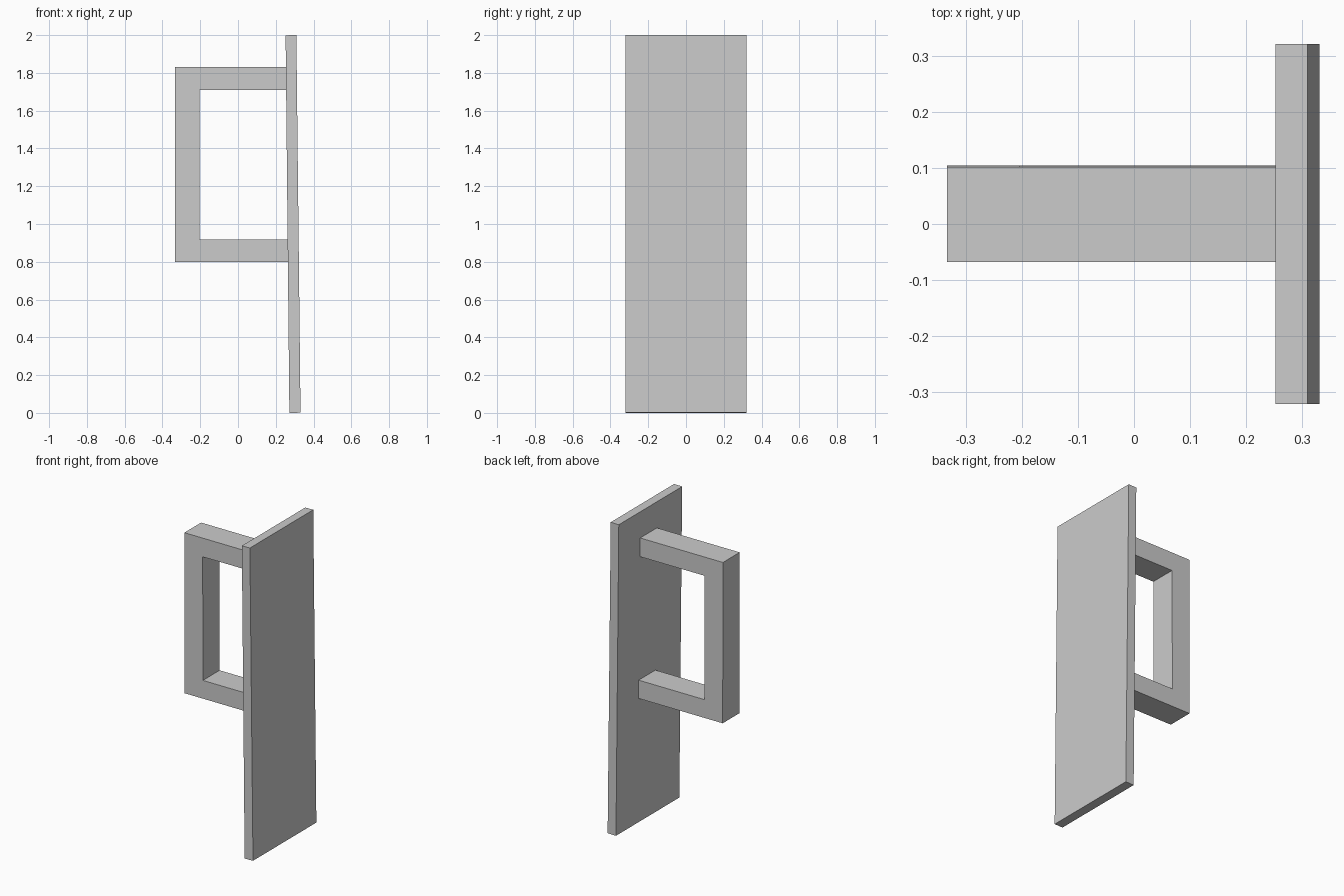
import bpy, bmesh

cube = bpy.data.objects.get("Cube")
if cube:
    bpy.data.objects.remove(cube, do_unlink=True)

# One plain grey for everything
grey = bpy.data.materials.new("plain_grey")
grey.use_nodes = True
colour = (0.6, 0.6, 0.6, 1)
grey.diffuse_color = colour
grey.node_tree.nodes["Principled BSDF"].inputs["Base Color"].default_value = colour


def extrude_profile(name, profile, y_front, y_back, lean=0.0):
    """Extrude an x-z outline along y; lean shifts y as height drops."""
    top = max(z for x, z in profile)
    bm = bmesh.new()
    face = bm.faces.new([bm.verts.new((x, y_front, z)) for x, z in profile])
    result = bmesh.ops.extrude_face_region(bm, geom=[face])
    moved = [g for g in result["geom"] if isinstance(g, bmesh.types.BMVert)]
    bmesh.ops.translate(bm, verts=moved, vec=(0, y_back - y_front, 0))
    for v in bm.verts:
        v.co.y += lean * (top - v.co.z)
    bmesh.ops.recalc_face_normals(bm, faces=bm.faces)
    mesh = bpy.data.meshes.new(name)
    bm.to_mesh(mesh)
    bm.free()
    mesh.materials.append(grey)
    obj = bpy.data.objects.new(name, mesh)
    bpy.context.collection.objects.link(obj)
    return obj


# Slightly tilted flat plate
extrude_profile("back_plate",
                [(0.272, 0), (0.331, 0.001), (0.309, 2), (0.252, 1.999)],
                -0.321, 0.321)

# Square C-shaped handle, arm ends sunk into the plate
outer, inner = -0.333, -0.203
arm_top, arm_low = 0.27, 0.285
extrude_profile("handle",
                [(arm_low, 0.80), (outer, 0.80), (outer, 1.83), (arm_top, 1.83),
                 (arm_top, 1.71), (inner, 1.71), (inner, 0.917), (arm_low, 0.917)],
                -0.068, 0.1015, lean=0.0025)
